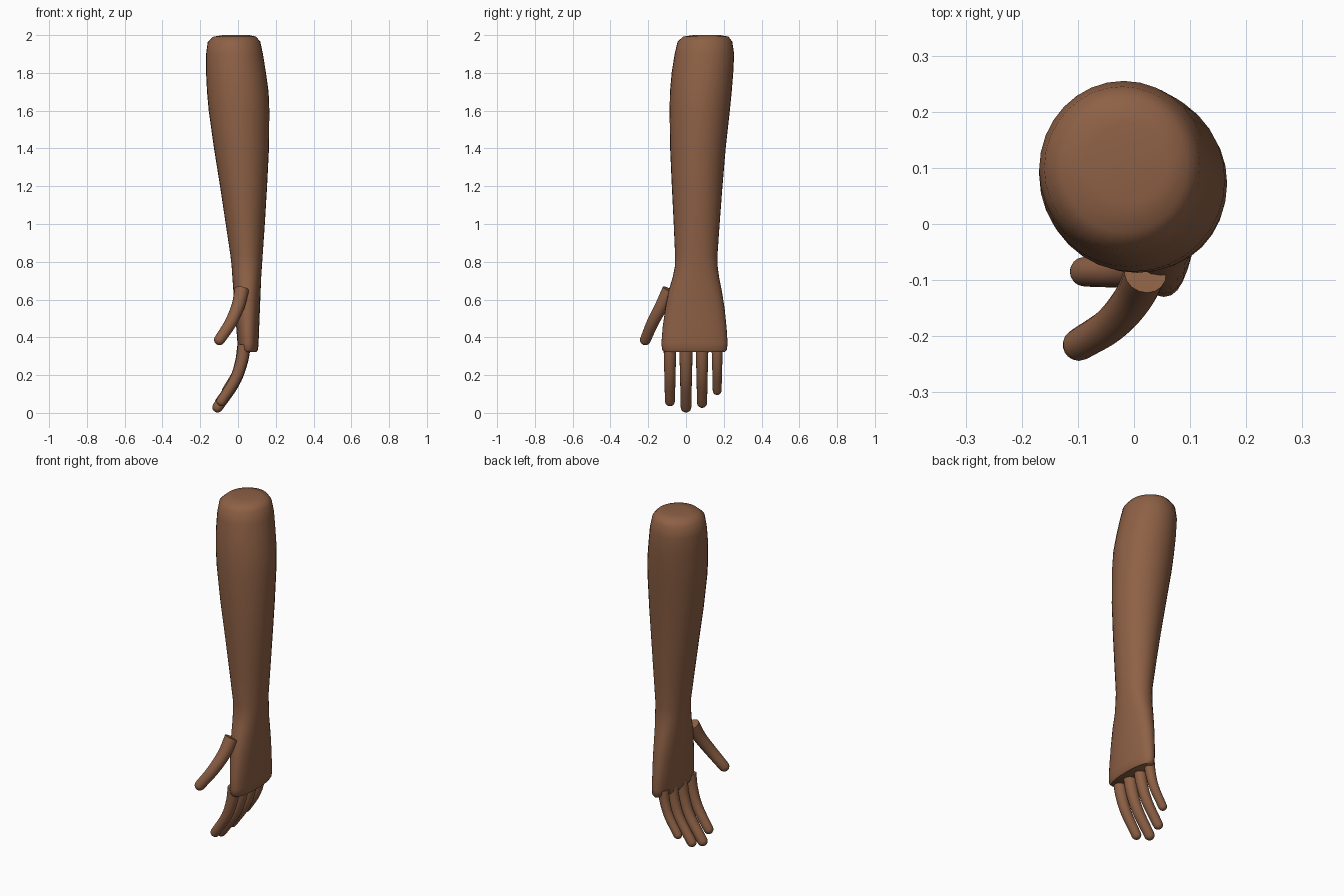
import bpy, bmesh, math
from mathutils import Vector

if "Cube" in bpy.data.objects:
    bpy.data.objects.remove(bpy.data.objects["Cube"])

skin = bpy.data.materials.new("brown_skin")
skin.diffuse_color = (0.27, 0.118, 0.06, 1)
skin.use_nodes = True
skin.node_tree.nodes["Principled BSDF"].inputs["Base Color"].default_value = skin.diffuse_color


def loft(name, rings):
    """Skin a list of vertex rings and cap both ends."""
    bm = bmesh.new()
    vr = [[bm.verts.new(p) for p in ring] for ring in rings]
    n = len(vr[0])
    for a, b in zip(vr, vr[1:]):
        for i in range(n):
            j = (i + 1) % n
            bm.faces.new((a[i], a[j], b[j], b[i]))
    bm.faces.new(vr[0])
    bm.faces.new(vr[-1])
    bmesh.ops.recalc_face_normals(bm, faces=bm.faces)
    me = bpy.data.meshes.new(name)
    bm.to_mesh(me)
    bm.free()
    me.materials.append(skin)
    ob = bpy.data.objects.new(name, me)
    bpy.context.collection.objects.link(ob)
    bpy.ops.object.select_all(action='DESELECT')
    ob.select_set(True)
    bpy.context.view_layer.objects.active = ob
    bpy.ops.object.shade_smooth_by_angle(angle=math.radians(50))
    return ob


def spline(pts, steps=4):
    """Smooth curve through the points."""
    p = [pts[0] * 2 - pts[1]] + pts + [pts[-1] * 2 - pts[-2]]
    out = []
    for i in range(1, len(p) - 2):
        a, b, c, d = p[i - 1:i + 3]
        for s in range(steps):
            t = s / steps
            out.append(0.5 * (2 * b + (c - a) * t + (2 * a - 5 * b + 4 * c - d) * t * t
                              + (3 * b - a - 3 * c + d) * t ** 3))
    return out + [pts[-1]]


def digit(name, pts, r0, r1, n=16):
    """Tapered tube with a flat root and a round tip."""
    path = spline([Vector(p) for p in pts])
    m = len(path) - 1
    samples = []
    for i, c in enumerate(path):
        t = (path[min(i + 1, m)] - path[max(i - 1, 0)]).normalized()
        samples.append((c, t, r0 + (r1 - r0) * i / m))
    c, t, r = samples[-1]
    for k in (20, 40, 60, 78):
        a = math.radians(k)
        samples.append((c + t * r * math.sin(a), t, r * math.cos(a)))
    rings = []
    for c, t, r in samples:
        u = t.cross(Vector((0, 1, 0))).normalized()
        v = t.cross(u)
        rings.append([c + r * (math.cos(2 * math.pi * k / n) * u + math.sin(2 * math.pi * k / n) * v)
                      for k in range(n)])
    return loft(name, rings)


# Forearm, wrist and palm: z, x range, y range
sections = [
    (2.00, -0.08, 0.06, 0.04, 0.18), (1.992, -0.13, 0.095, -0.015, 0.225),
    (1.965, -0.16, 0.118, -0.045, 0.245), (1.90, -0.169, 0.132, -0.06, 0.255),
    (1.80, -0.169, 0.148, -0.076, 0.25), (1.70, -0.164, 0.162, -0.085, 0.242),
    (1.60, -0.155, 0.166, -0.087, 0.232), (1.40, -0.127, 0.164, -0.084, 0.21),
    (1.20, -0.095, 0.154, -0.075, 0.193), (1.00, -0.065, 0.142, -0.065, 0.178),
    (0.84, -0.041, 0.131, -0.058, 0.167), (0.78, -0.034, 0.127, -0.058, 0.167),
    (0.72, -0.03, 0.123, -0.07, 0.175), (0.65, -0.025, 0.12, -0.091, 0.189),
    (0.55, -0.017, 0.116, -0.11, 0.205), (0.45, -0.009, 0.112, -0.124, 0.215),
    (0.37, -0.003, 0.109, -0.13, 0.22), (0.335, 0.003, 0.106, -0.127, 0.217),
    (0.322, 0.012, 0.098, -0.115, 0.205),
]
N = 32
rings = []
for z, x0, x1, y0, y1 in sections:
    e = 1 if z > 0.8 else 0.88          # palm is slightly boxier
    ring = []
    for k in range(N):
        c, s = math.cos(2 * math.pi * k / N), math.sin(2 * math.pi * k / N)
        ring.append(Vector(((x0 + x1) / 2 + (x1 - x0) / 2 * math.copysign(abs(c) ** e, c),
                            (y0 + y1) / 2 + (y1 - y0) / 2 * math.copysign(abs(s) ** e, s), z)))
    rings.append(ring)
loft("forearm_and_palm", rings)

# Four curled fingers: name, y, tip centre height, tip centre x, root radius
for name, y, tz, tx, r in [("index_finger", -0.085, 0.062, -0.088, 0.034),
                           ("middle_finger", 0.0, 0.03, -0.108, 0.036),
                           ("ring_finger", 0.085, 0.053, -0.097, 0.034),
                           ("little_finger", 0.165, 0.118, -0.062, 0.03)]:
    top, root_x = 0.36, 0.033
    curl = [(0, 0), (0.12, 0.3), (0.4, 0.62), (1, 1)]
    pts = [(root_x + (tx - root_x) * a, y, top + (tz - top) * b) for a, b in curl]
    digit(name, pts, r, r * 0.78)

# Thumb
digit("thumb", [(0.02, -0.088, 0.652), (0.0, -0.13, 0.565),
                (-0.04, -0.178, 0.475), (-0.098, -0.215, 0.387)], 0.038, 0.029)
